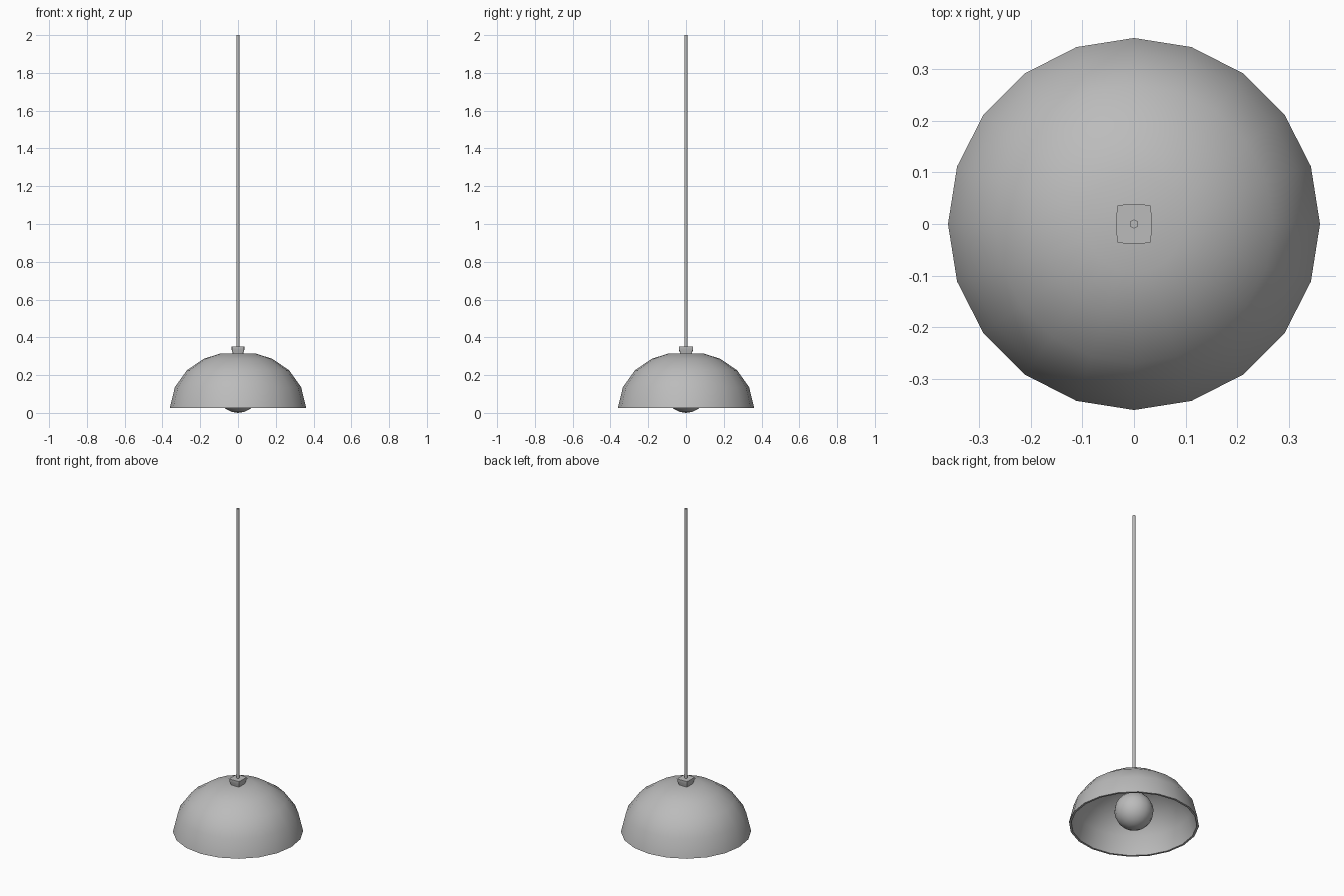
import bpy
import bmesh
from math import cos, sin, tau, radians, pi

cube = bpy.data.objects.get("Cube")
if cube:
    bpy.data.objects.remove(cube, do_unlink=True)

GREY = (0.5, 0.5, 0.5, 1.0)
grey = bpy.data.materials.new("plain_grey")
grey.use_nodes = True
grey.diffuse_color = GREY
grey.node_tree.nodes["Principled BSDF"].inputs["Base Color"].default_value = GREY


def finish(name, bm, angle=40):
    """Turn a bmesh into a named, smooth-shaded object."""
    bmesh.ops.remove_doubles(bm, verts=bm.verts, dist=0.0005)
    bmesh.ops.recalc_face_normals(bm, faces=bm.faces)
    mesh = bpy.data.meshes.new(name)
    bm.to_mesh(mesh)
    bm.free()
    mesh.materials.append(grey)
    obj = bpy.data.objects.new(name, mesh)
    bpy.context.collection.objects.link(obj)
    bpy.ops.object.select_all(action='DESELECT')
    obj.select_set(True)
    bpy.context.view_layer.objects.active = obj
    bpy.ops.object.shade_smooth_by_angle(angle=radians(angle))
    return obj


def lathe(name, profile, sides, angle=40):
    """Revolve (radius, height) points around the z axis."""
    bm = bmesh.new()
    verts = [bm.verts.new((r, 0, z)) for r, z in profile]
    edges = [bm.edges.new(pair) for pair in zip(verts, verts[1:])]
    bmesh.ops.spin(bm, geom=verts + edges, cent=(0, 0, 0), axis=(0, 0, 1),
                   angle=tau, steps=sides, use_merge=False)
    return finish(name, bm, angle)


# Dome shade: outer curve up, thin rim, inner curve back down
outer = [(0.361, 0.026), (0.334, 0.137), (0.27, 0.226),
         (0.182, 0.286), (0.095, 0.314), (0, 0.316)]
inner = [(r * 0.965, 0.026 + (z - 0.026) * 0.96) for r, z in outer]
lathe("shade", outer[::-1] + inner, 20)

# Round bulb
R = 0.109
bulb = [(R * sin(pi * i / 10), R - R * cos(pi * i / 10)) for i in range(11)]
lathe("bulb", bulb, 16)

# Socket joining the bulb to the inside of the shade
lathe("socket", [(0, 0.18), (0.035, 0.18), (0.035, 0.31), (0, 0.31)], 12)

# Squarish collar with bowed sides, tapering down to the shade
quarter = [(0.034, 0.018), (0.032, 0.036), (0.016, 0.038)]
outline = []
for sx, sy in ((1, 1), (-1, 1), (-1, -1), (1, -1)):
    corner = [(x * sx, y * sy) for x, y in quarter]
    outline += corner if sx * sy > 0 else corner[::-1]
bm = bmesh.new()
rings = []
for scale, z in ((0.84, 0.305), (0.86, 0.322), (1, 0.334), (1, 0.352)):
    rings.append([bm.verts.new((x * scale, y * scale, z)) for x, y in outline])
for low, high in zip(rings, rings[1:]):
    for i in range(len(low)):
        j = (i + 1) % len(low)
        bm.faces.new((low[i], low[j], high[j], high[i]))
bm.faces.new(rings[0][::-1])
bm.faces.new(rings[-1])
finish("collar", bm, 30)

# Hexagonal hanging rod
rod = lathe("rod", [(0, 0.34), (0.009, 0.34), (0.009, 2), (0, 2)], 6, 65)
rod.rotation_euler.z = radians(30)
